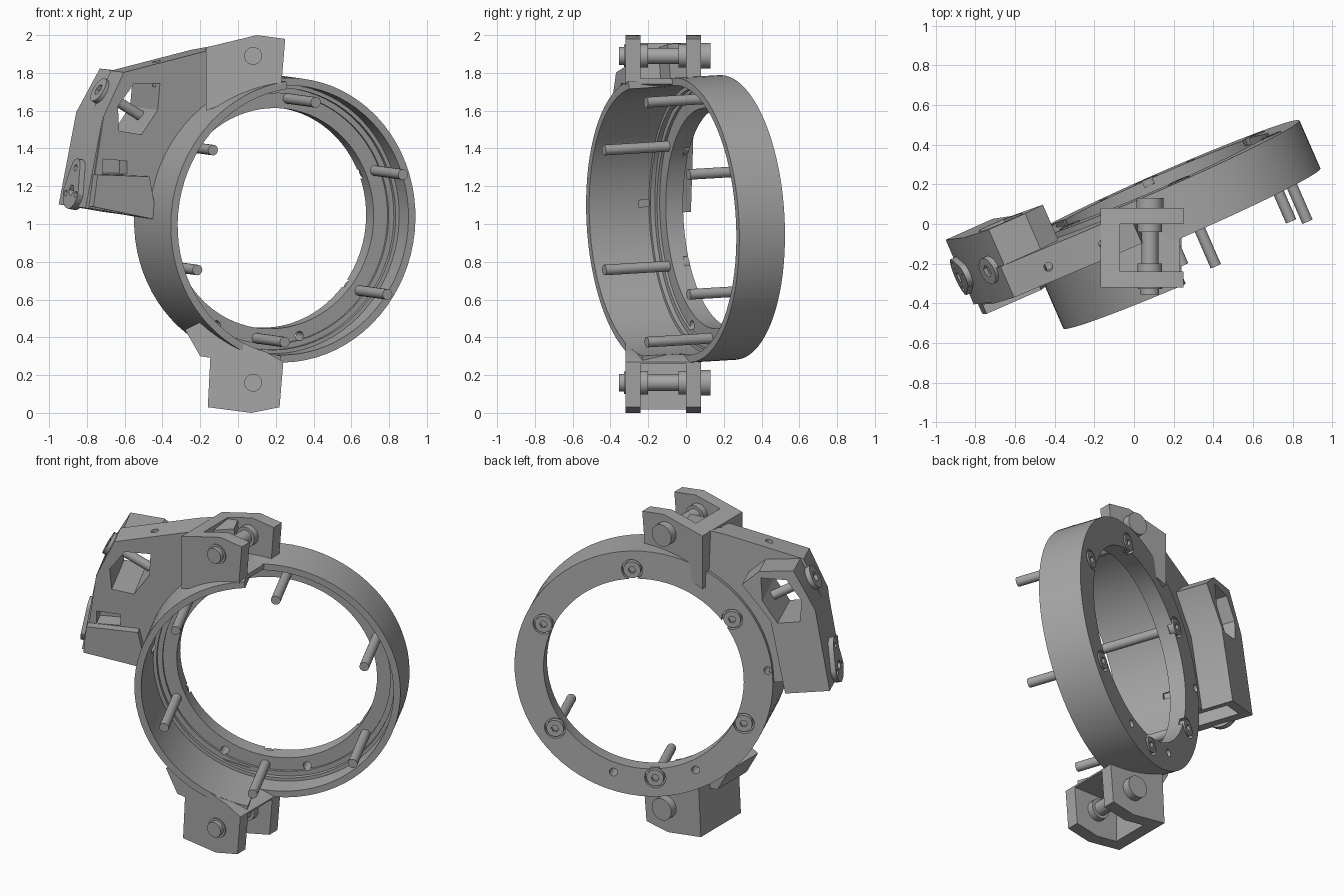
import bpy, bmesh
from math import cos, sin, radians, pi
from mathutils import Matrix, Vector

if "Cube" in bpy.data.objects:
    bpy.data.objects.remove(bpy.data.objects["Cube"])

grey = bpy.data.materials.new("machined_grey")
grey.use_nodes = True
COLOUR = (0.38, 0.38, 0.38, 1)
grey.diffuse_color = COLOUR
grey.node_tree.nodes["Principled BSDF"].inputs["Base Color"].default_value = COLOUR


def frame(p, q, d, origin=(0, 0, 0)):
    """Matrix whose columns are the two profile axes and the depth axis."""
    m = Matrix((p, q, d)).transposed().to_4x4()
    m.translation = origin
    return m


# Tilted ring frame (across, up, forward along the bore) and upright frame
axis = Vector((0.4, -0.917, -0.055)).normalized()
across = Vector((0.917, 0.4, 0)).normalized()
RING = frame(across, axis.cross(across), axis, (0.142, 0.22, 1.035))
UPRIGHT = frame((1, 0, 0), (0, 0, 1), (0, -1, 0))
RING_TOP = RING @ frame((0, 0, 1), (1, 0, 0), (0, 1, 0))
parts = []


def finish(name, bm, mat):
    bmesh.ops.recalc_face_normals(bm, faces=bm.faces)
    me = bpy.data.meshes.new(name)
    bm.to_mesh(me)
    bm.free()
    me.transform(mat)
    me.materials.append(grey)
    ob = bpy.data.objects.new(name, me)
    bpy.context.collection.objects.link(ob)
    parts.append(ob)
    return ob


def prism(name, pts, d0, d1, mat):
    bm = bmesh.new()
    face = bm.faces.new([bm.verts.new((p, q, d0)) for p, q in pts])
    ext = bmesh.ops.extrude_face_region(bm, geom=[face])
    verts = [v for v in ext["geom"] if isinstance(v, bmesh.types.BMVert)]
    bmesh.ops.translate(bm, verts=verts, vec=(0, 0, d1 - d0))
    return finish(name, bm, mat)


def circle(p, q, r, n=28, a0=0.0, sweep=2 * pi):
    return [(p + r * cos(a0 + sweep * i / n), q + r * sin(a0 + sweep * i / n)) for i in range(n)]


def cyl(name, p, q, r, d0, d1, mat, n=28):
    return prism(name, circle(p, q, r, n), d0, d1, mat)


def sector(name, profile, start, end, n):
    """Sweep a closed radius/depth profile round the bore between two angles."""
    bm = bmesh.new()
    rows = []
    for i in range(n + 1):
        a = radians(start + (end - start) * i / n)
        rows.append([bm.verts.new((r * cos(a), r * sin(a), d)) for r, d in profile])
    k = len(profile)
    for a, b in zip(rows, rows[1:]):
        for j in range(k):
            bm.faces.new((a[j], a[(j + 1) % k], b[(j + 1) % k], b[j]))
    bm.faces.new(rows[0])
    bm.faces.new(rows[-1])
    return finish(name, bm, RING)


def cut(targets, cutters):
    for ob in targets:
        for c in cutters:
            m = ob.modifiers.new("cut", "BOOLEAN")
            m.operation, m.solver, m.object = "DIFFERENCE", "EXACT", c
        bpy.context.view_layer.update()
        dg = bpy.context.evaluated_depsgraph_get()
        me = bpy.data.meshes.new_from_object(ob.evaluated_get(dg))
        ob.modifiers.clear()
        ob.data = me
    for c in cutters:
        parts.remove(c)
        bpy.data.objects.remove(c)


def socket_head(name, p, q, r, d0, d1, mat):
    """Round head with a hexagonal socket sunk into its d1 end."""
    ob = cyl(name, p, q, r, d0, d1, mat)
    s = 0.02 if d1 > d0 else -0.02
    cut([ob], [cyl("socket", p, q, r * 0.45, d1 - s, d1 + s, mat, 6)])


# Ring: inner flange with steps, deep wall one side, shallow wall the other
def ring_profile(depth):
    return [(0.585, 0), (0.585, 0.1), (0.665, 0.1), (0.665, 0.115), (0.695, 0.115),
            (0.695, 0.14), (0.715, 0.14), (0.715, depth), (0.755, depth), (0.755, 0)]


ring = [sector("ring_deep_half", ring_profile(0.486), 98, 262, 36),
        sector("ring_shallow_half", ring_profile(0.264), -98, 98, 42)]

# Flange holes, counterbores and the six long screws
screw_angles = [83.3 + 60 * i for i in range(6)]
holes = []
for deg in screw_angles:
    a = radians(deg)
    holes.append(cyl("bore", 0.64 * cos(a), 0.64 * sin(a), 0.062, -0.05, 0.03, RING))
for deg, r in ((-74.7, 0.645), (-118.7, 0.645), (173.3, 0.73)):
    a = radians(deg)
    holes.append(cyl("hole", r * cos(a), r * sin(a), 0.024, -0.05, 0.2, RING, 16))
cut(ring, holes)
for i, deg in enumerate(screw_angles):
    p, q = 0.64 * cos(radians(deg)), 0.64 * sin(radians(deg))
    cyl(f"screw_shank_{i}", p, q, 0.028, 0.02, 0.47, RING, 20)
    socket_head(f"screw_head_{i}", p, q, 0.05, 0.035, -0.004, RING)

# Clevis lugs above and below, open toward the shallow side
top_lug = prism("top_lug", [(-0.17, 1.935), (0.1, 2.0), (0.25, 1.98), (0.23, 1.74),
                            (0.1, 1.7), (-0.17, 1.6)], -0.08, 0.32, UPRIGHT)
bottom_lug = prism("bottom_lug", [(-0.16, 0.03), (0.07, 0), (0.22, 0.03), (0.24, 0.27),
                                  (0.1, 0.35), (-0.14, 0.42)], -0.08, 0.32, UPRIGHT)
gusset = prism("bottom_gusset", [(-0.28, 0.44), (-0.2, 0.3), (0.0, 0.27), (0.0, 0.4),
                                 (-0.2, 0.48)], 0.03, 0.32, UPRIGHT)
slots = []
for z0, z1 in ((1.77, 2.1), (-0.1, 0.26)):
    slots.append(prism("slot", [(-0.07, z0), (0.4, z0), (0.4, z1), (-0.07, z1)], 0, 0.24, UPRIGHT))
cut([top_lug, bottom_lug], slots)

# Pivot bolts
for place, z in (("top", 1.89), ("bottom", 0.16)):
    for part, r, d0, d1 in (("shaft", 0.043, -0.04, 0.28), ("rear_collar", 0.062, 0, 0.04),
                            ("front_collar", 0.062, 0.2, 0.24), ("head", 0.068, -0.13, -0.08),
                            ("washer", 0.06, 0.32, 0.327), ("end", 0.047, 0.32, 0.355)):
        cyl(f"{place}_bolt_{part}", 0.08, z, r, d0, d1, UPRIGHT)

# Side arm plate, deep end box and front ledge
arm = prism("side_arm", [(-0.73, 0), (-1.1, 0.06), (-1.03, 0.55), (-0.92, 0.78), (-0.46, 0.89),
                         (-0.22, 0.93), (-0.2, 0.69), (-0.5, 0.52), (-0.72, 0.2)],
            0.03, 0.2, RING)
box = prism("end_box", [(-0.6, 0.67), (-0.77, 0.46), (-0.86, 0.02), (-1.12, 0.06),
                        (-1.03, 0.55), (-0.9, 0.78), (-0.7, 0.76)], -0.165, 0.19, RING)
ledge = prism("front_ledge", [(-0.73, 0), (-1.1, 0.07), (-1.08, 0.24), (-0.78, 0.23)],
              0.1, 0.25, RING)
cut([top_lug, bottom_lug, gusset, arm], [cyl("bore", 0, 0, 0.716, 0.12, 0.9, RING, 72)])
window = prism("window", [(-0.94, 0.47), (-0.95, 0.6), (-0.86, 0.72), (-0.71, 0.72),
                          (-0.72, 0.58), (-0.81, 0.45)], -0.5, 0.5, RING)
front_slot = prism("front_slot", [(-1.03, 0.24), (-0.89, 0.24), (-0.89, 0.31), (-1.03, 0.32)],
                   0.1, 0.4, RING)
pocket = prism("pocket", [(-1.06, -0.1), (-0.9, -0.1), (-0.9, 0.2), (-1.04, 0.2)],
               -0.11, 0.17, RING)
pins = [cyl("pin_hole", 0.125, u, 0.022, 0.7, 1.1, RING_TOP, 16) for u in (-0.4, -0.7)]
cut([arm, box, ledge], [window, front_slot, pocket] + pins)


# Button screw on the sloping corner and shaped cap on the outer side
def face_frame(u, v, t, nu, nv):
    n, p = Vector((nu, nv, 0)).normalized(), Vector((0, 0, 1))
    return RING @ frame(p, n.cross(p), n, (u, v, t))


corner = face_frame(-0.965, 0.665, 0.03, -0.87, 0.49)
socket_head("corner_button", 0, 0, 0.07, -0.01, 0.03, corner)
cyl("corner_rod", 0, 0, 0.028, -0.26, 0, corner, 20)
side = face_frame(-1.095, 0.17, 0.03, -0.98, 0.18)
outline = circle(0, -0.03, 0.1, 18, pi, pi) + circle(0, 0.08, 0.06, 12, 0, pi)
cap = prism("side_cap", outline, -0.01, 0.035, side)
cap_holes = [cyl("socket", 0, -0.03, 0.03, 0.01, 0.1, side, 6)]
cap_holes += [cyl("hole", p, q, 0.017, 0.01, 0.1, side, 14)
              for p, q in ((0, 0.09), (-0.065, -0.05), (0.065, -0.05))]
cut([cap], cap_holes)

# Smooth round surfaces, keep machined edges crisp
bpy.ops.object.select_all(action="DESELECT")
for ob in parts:
    ob.select_set(True)
bpy.context.view_layer.objects.active = parts[0]
bpy.ops.object.shade_smooth_by_angle(angle=radians(30))
